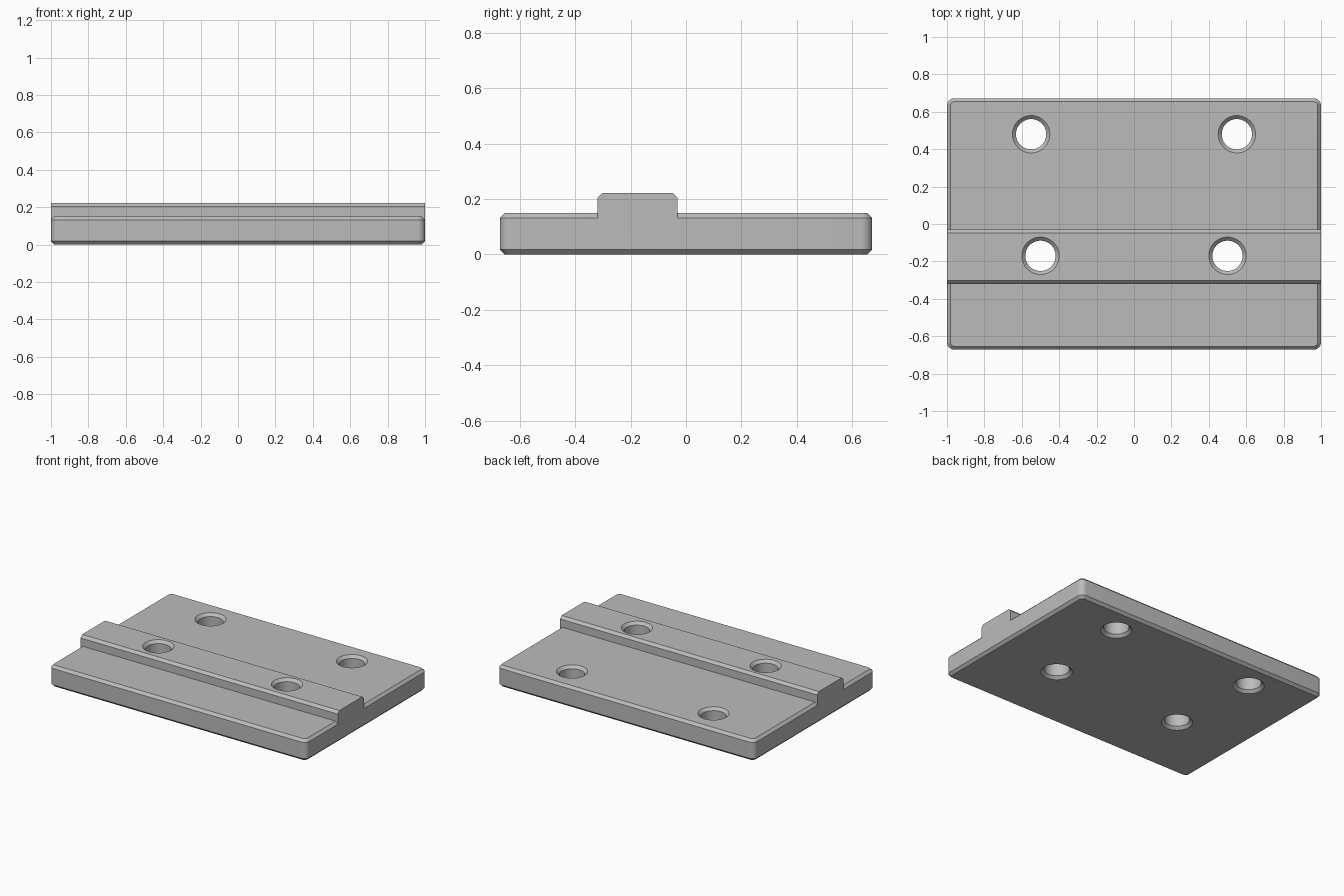
import bpy, bmesh
from math import cos, sin, pi

cube = bpy.data.objects.get("Cube")
if cube:
    bpy.data.objects.remove(cube, do_unlink=True)

HALF_X, HALF_Y, PLATE_TOP, RIDGE_TOP = 1.0, 0.672, 0.15, 0.222
CHAMFER, CORNER = 0.018, 0.04
HOLE, RIM = 0.081, 0.1

grey = bpy.data.materials.new("plain_grey")
grey.use_nodes = True
colour = (0.5, 0.5, 0.5, 1)
grey.diffuse_color = colour
grey.node_tree.nodes["Principled BSDF"].inputs["Base Color"].default_value = colour


def loft(name, rings):
    """Closed solid through rings of matching points."""
    bm = bmesh.new()
    loops = [[bm.verts.new(p) for p in ring] for ring in rings]
    for low, high in zip(loops, loops[1:]):
        for i in range(len(low)):
            j = (i + 1) % len(low)
            bm.faces.new((low[i], low[j], high[j], high[i]))
    bm.faces.new(loops[0][::-1])
    bm.faces.new(loops[-1])
    bmesh.ops.recalc_face_normals(bm, faces=bm.faces)
    mesh = bpy.data.meshes.new(name)
    bm.to_mesh(mesh)
    bm.free()
    mesh.materials.append(grey)
    obj = bpy.data.objects.new(name, mesh)
    bpy.context.collection.objects.link(obj)
    return obj


def rounded_rect(inset, z, steps=8):
    r = CORNER - inset
    points = []
    for q, (sx, sy) in enumerate(((1, 1), (-1, 1), (-1, -1), (1, -1))):
        for k in range(steps + 1):
            a = (q + k / steps) * pi / 2
            points.append((sx * (HALF_X - CORNER) + r * cos(a),
                           sy * (HALF_Y - CORNER) + r * sin(a), z))
    return points


def circle(x, y, r, z, n=48):
    return [(x + r * cos(2 * pi * i / n), y + r * sin(2 * pi * i / n), z)
            for i in range(n)]


def boolean(target, tool, operation):
    tool.hide_render = True
    mod = target.modifiers.new(operation.lower(), "BOOLEAN")
    mod.operation, mod.solver, mod.object = operation, "EXACT", tool
    bpy.context.view_layer.objects.active = target
    bpy.ops.object.modifier_apply(modifier=mod.name)
    bpy.data.objects.remove(tool, do_unlink=True)


# Plate with rounded corners and chamfered top and bottom edges
plate = loft("mounting_plate", [
    rounded_rect(CHAMFER, 0), rounded_rect(0, CHAMFER),
    rounded_rect(0, PLATE_TOP - CHAMFER), rounded_rect(CHAMFER, PLATE_TOP)])

# Full-width ridge with chamfered upper edges
front, back, base = -0.32, -0.03, 0.07
profile = [(front, base), (back, base), (back, RIDGE_TOP - CHAMFER),
           (back - CHAMFER, RIDGE_TOP), (front + CHAMFER, RIDGE_TOP),
           (front, RIDGE_TOP - CHAMFER)]
ridge = loft("ridge", [[(x, y, z) for y, z in profile] for x in (-HALF_X, HALF_X)])
boolean(plate, ridge, "UNION")

# Through holes, countersunk at both ends
depth = RIM - HOLE
for x, y, top in ((0.55, 0.48, PLATE_TOP), (0.5, -0.17, RIDGE_TOP)):
    for side in (-1, 1):
        stations = [(RIM + depth, -depth), (HOLE, depth),
                    (HOLE, top - depth), (RIM + depth, top + depth)]
        cutter = loft("hole_cutter", [circle(side * x, y, r, z) for r, z in stations])
        boolean(plate, cutter, "DIFFERENCE")

# Smooth round walls, crisp chamfers
bpy.ops.object.select_all(action="DESELECT")
plate.select_set(True)
bpy.context.view_layer.objects.active = plate
bpy.ops.object.shade_smooth_by_angle()
